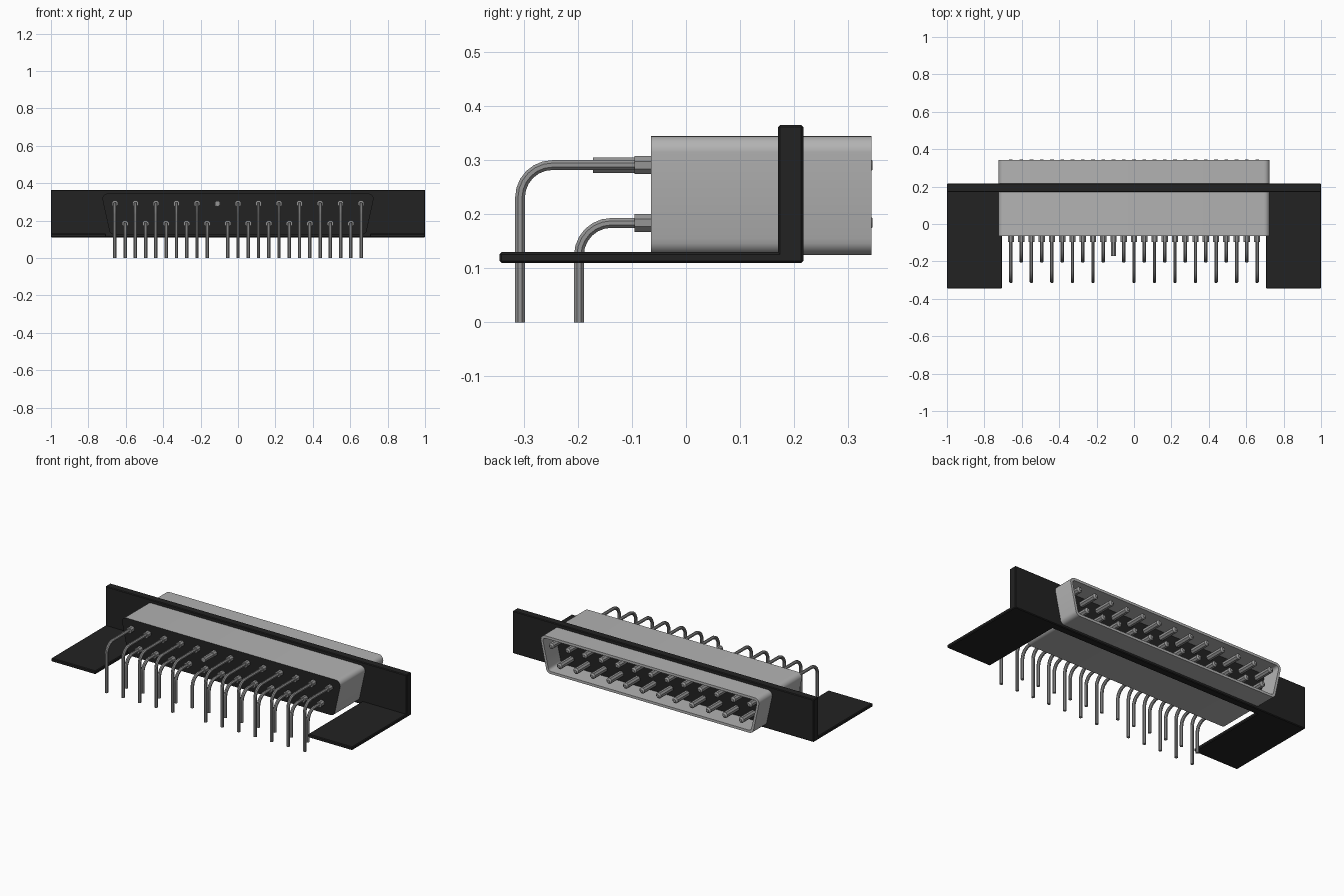
import bpy, bmesh, math
from mathutils import Vector

if "Cube" in bpy.data.objects:
    bpy.data.objects.remove(bpy.data.objects["Cube"])


def material(name, value, rough=0.6):
    m = bpy.data.materials.new(name)
    m.use_nodes = True
    col = (value, value, value, 1)
    m.diffuse_color = col
    b = m.node_tree.nodes["Principled BSDF"]
    b.inputs["Base Color"].default_value = col
    b.inputs["Roughness"].default_value = rough
    return m


BLACK = material("black plastic", 0.016)
SILVER = material("shell grey", 0.45)
STEEL = material("pin grey", 0.30)


def finish(name, bm, mats, smooth=True):
    bmesh.ops.recalc_face_normals(bm, faces=bm.faces)
    me = bpy.data.meshes.new(name)
    bm.to_mesh(me)
    bm.free()
    for m in mats:
        me.materials.append(m)
    ob = bpy.data.objects.new(name, me)
    bpy.context.collection.objects.link(ob)
    if smooth:
        bpy.ops.object.select_all(action='DESELECT')
        ob.select_set(True)
        bpy.context.view_layer.objects.active = ob
        bpy.ops.object.shade_smooth_by_angle(angle=math.radians(35))
    return ob


def loft(bm, rings):
    """Skin a list of point rings and cap both ends; returns the caps."""
    vs = [[bm.verts.new(p) for p in r] for r in rings]
    n = len(vs[0])
    for a, b in zip(vs, vs[1:]):
        for i in range(n):
            j = (i + 1) % n
            bm.faces.new((a[i], a[j], b[j], b[i]))
    return bm.faces.new(vs[0]), bm.faces.new(vs[-1])


def box(name, x0, x1, y0, y1, z0, z1):
    bm = bmesh.new()
    loft(bm, [[(x0, y0, z), (x1, y0, z), (x1, y1, z), (x0, y1, z)] for z in (z0, z1)])
    ob = finish(name, bm, [BLACK], False)
    bev = ob.modifiers.new("edge", 'BEVEL')
    bev.width, bev.segments = 0.004, 1
    return ob


def d_ring(y, inset, r=0.03, steps=5):
    """Rounded D-shaped outline at depth y."""
    z0, z1 = 0.125 + inset, 0.345 - inset
    wt, wb = 0.725 - inset, 0.69 - inset
    r = r - inset * 0.8
    pts = []
    for sx, z, w, start in ((1, z1, wt, 0), (-1, z1, wt, 90), (-1, z0, wb, 180), (1, z0, wb, 270)):
        cx = sx * (w - r)
        cz = z - r if z == z1 else z + r
        for k in range(steps + 1):
            a = math.radians(start + 90 * k / steps)
            pts.append((cx + r * math.cos(a), y, cz + r * math.sin(a)))
    return pts


# Mounting flange and the two foot brackets
box("flange", -1, 1, 0.17, 0.217, 0.11, 0.365)
for side, s in (("left", 1), ("right", -1)):
    box(side + "_bracket", min(s * 0.705, s), max(s * 0.705, s), -0.345, 0.2, 0.11, 0.13)

# Hollow D-shaped shell with black insulator front and cavity floor
bm = bmesh.new()
caps = loft(bm, [d_ring(-0.065, 0), d_ring(0.343, 0), d_ring(0.343, 0.015), d_ring(0.225, 0.015)])
for f in caps:
    f.material_index = 1
finish("shell", bm, [SILVER, BLACK])


def pin_mesh(name, path, sides=8):
    """Sweep a round section along (y, z, radius) points in the YZ plane."""
    bm = bmesh.new()
    rings = []
    for i, (y, z, r) in enumerate(path):
        # tangent from the neighbouring points, ignoring radius steps
        k0, k1 = i, i
        while k0 > 0 and math.dist(path[k0][:2], path[i][:2]) < 1e-6:
            k0 -= 1
        while k1 < len(path) - 1 and math.dist(path[k1][:2], path[i][:2]) < 1e-6:
            k1 += 1
        t = Vector((0, path[k1][0] - path[k0][0], path[k1][1] - path[k0][1])).normalized()
        u = Vector((1, 0, 0))
        v = t.cross(u)
        c = Vector((0, y, z))
        rings.append([c + r * (u * math.cos(a) + v * math.sin(a))
                      for a in (math.tau * (k + 0.5) / sides for k in range(sides))])
    loft(bm, rings)
    return finish(name, bm, [STEEL])


def contact(z, tail):
    """Mating tip, collar, then the given solder tail."""
    return [(0.345, z, 0.009), (0.337, z, 0.018), (-0.095, z, 0.018)] + tail


def bent_tail(z, leg_y, bend=0.06, r=0.0098):
    tail = [(-0.095, z, r)]
    for k in range(7):
        a = math.radians(90 * k / 6)
        tail.append((leg_y + bend * (1 - math.sin(a)), z - bend * (1 - math.cos(a)), r))
    return tail + [(leg_y, 0, r)]


PITCH = 0.1097
UP, LOW = 0.291, 0.184


def place_row(name, path, xs):
    first = pin_mesh(name + "_1", path)
    first.location.x = xs[0]
    for i, x in enumerate(xs[1:], 2):
        ob = bpy.data.objects.new(f"{name}_{i}", first.data)
        ob.location.x = x
        bpy.context.collection.objects.link(ob)


# Thirteen upper contacts (one has a straight stub) and twelve lower ones
upper = [(i - 6) * PITCH for i in range(13)]
place_row("upper_pin", contact(UP, bent_tail(UP, -0.307)), [x for i, x in enumerate(upper) if i != 5])
place_row("stub_pin", contact(UP, [(-0.095, UP, 0.0155), (-0.172, UP, 0.0155)]), [upper[5]])
place_row("lower_pin", contact(LOW, bent_tail(LOW, -0.198)), [(i - 5.5) * PITCH for i in range(12)])
